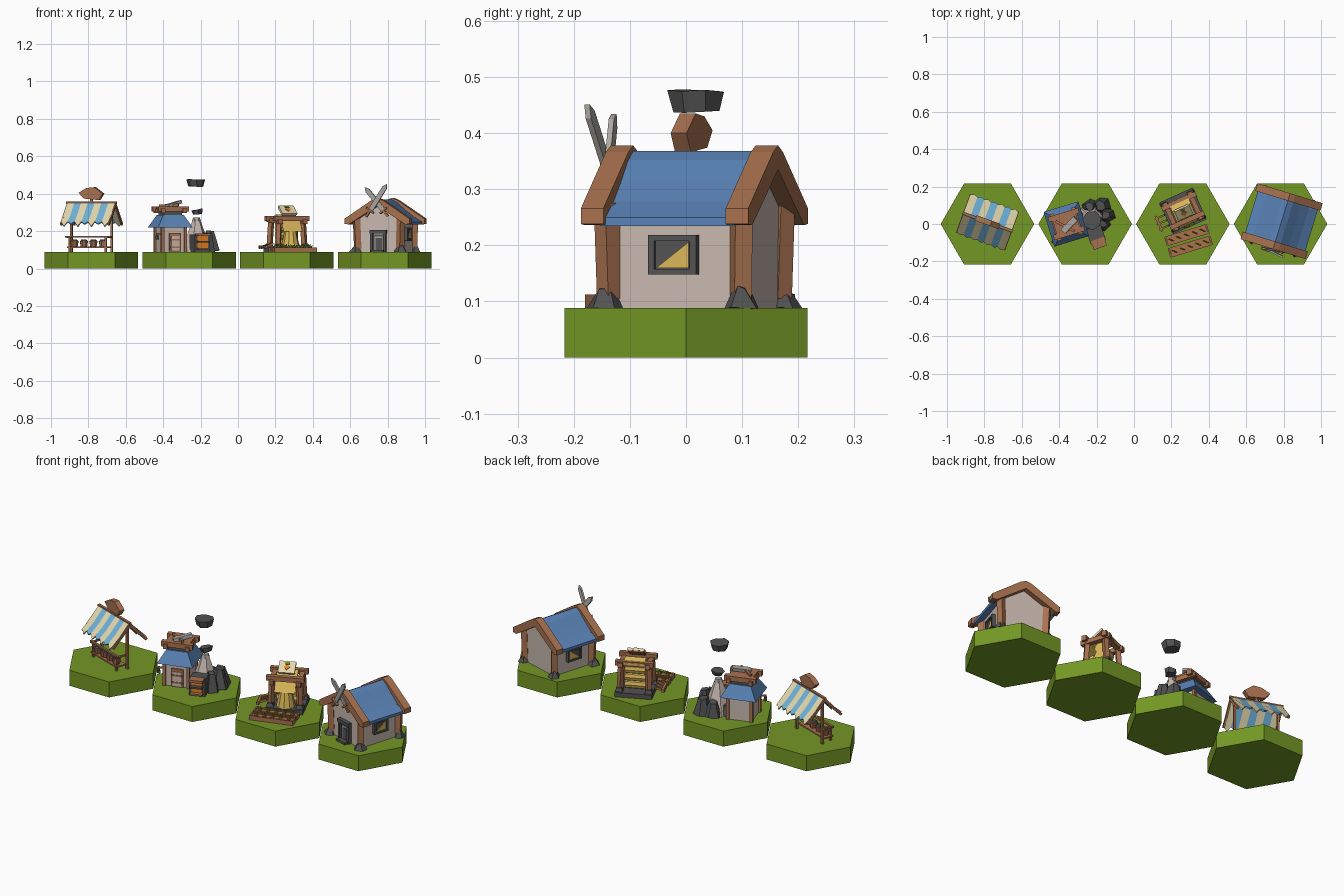
import bpy, bmesh, math, random
from mathutils import Matrix, Vector

if "Cube" in bpy.data.objects:
    bpy.data.objects.remove(bpy.data.objects["Cube"])
random.seed(4)

def mat(name, r, g, b):
    m = bpy.data.materials.new(name)
    m.diffuse_color = (r, g, b, 1)
    m.use_nodes = True
    m.node_tree.nodes["Principled BSDF"].inputs["Base Color"].default_value = m.diffuse_color
    return m

GRASS = mat("grass green", .175, .31, .018)
BLUE = mat("roof blue", .10, .225, .47)
SKY = mat("stripe sky blue", .16, .44, .70)
CREAM = mat("cream cloth", .76, .68, .42)
WOOD = mat("wood brown", .39, .165, .078)
WALL = mat("plaster", .58, .48, .43)
STONE = mat("dark stone", .085, .085, .085)
YELLOW = mat("straw yellow", .70, .47, .10)
ORANGE = mat("ember orange", .78, .22, .015)
METAL = mat("light stone", .42, .40, .37)
G = .088                       # top of the grass
M = Matrix()                   # placement of the current building

def frame(x, y, deg):
    global M
    M = Matrix.Translation((x, y, 0)) @ Matrix.Rotation(math.radians(deg), 4, 'Z')

def finish(name, bm, material):
    bmesh.ops.recalc_face_normals(bm, faces=bm.faces)
    me = bpy.data.meshes.new(name)
    bm.to_mesh(me)
    bm.free()
    me.materials.append(material)
    ob = bpy.data.objects.new(name, me)
    ob.matrix_world = M
    bpy.context.collection.objects.link(ob)
    return ob

def slab(name, pts, vec, material):
    """Flat outline pushed along a vector."""
    bm = bmesh.new()
    f = bm.faces.new([bm.verts.new(p) for p in pts])
    r = bmesh.ops.extrude_face_region(bm, geom=[f])
    bmesh.ops.translate(bm, vec=vec, verts=[v for v in r["geom"] if isinstance(v, bmesh.types.BMVert)])
    if not any(len(e.link_faces) == 1 for e in bm.edges):
        return finish(name, bm, material)
    bmesh.ops.holes_fill(bm, edges=bm.edges)
    return finish(name, bm, material)

def box(name, loc, size, material, rot=(0, 0, 0)):
    bm = bmesh.new()
    R = Matrix.LocRotScale(Vector(loc), None, None)
    for a, ax in zip(rot, 'XYZ'):
        R = R @ Matrix.Rotation(math.radians(a), 4, ax)
    bmesh.ops.create_cube(bm, size=1, matrix=R @ Matrix.Diagonal((*size, 1)))
    return finish(name, bm, material)

def beam(name, p, q, w, h, material):
    p, q = Vector(p), Vector(q)
    bm = bmesh.new()
    R = (q - p).to_track_quat('X', 'Z').to_matrix().to_4x4()
    bmesh.ops.create_cube(bm, size=1, matrix=Matrix.Translation((p + q) / 2) @ R
                          @ Matrix.Diagonal(((q - p).length, w, h, 1)))
    return finish(name, bm, material)

def cone(name, loc, r1, r2, h, n, material, rot=(0, 0, 0), jitter=0):
    """n-sided tapered drum standing on loc."""
    bm = bmesh.new()
    bmesh.ops.create_cone(bm, cap_ends=True, segments=n, radius1=r1, radius2=r2, depth=h)
    bmesh.ops.translate(bm, vec=(0, 0, h / 2), verts=bm.verts)
    for v in bm.verts:
        v.co += Vector([random.uniform(-jitter, jitter) for _ in range(3)])
    for a, ax in zip(rot, 'XYZ'):
        bmesh.ops.rotate(bm, matrix=Matrix.Rotation(math.radians(a), 3, ax), verts=bm.verts)
    bmesh.ops.translate(bm, vec=loc, verts=bm.verts)
    return finish(name, bm, material)

# Hexagonal ground tiles
for i in range(4):
    frame(-.7835 + i * .5223, 0, 30)
    cone("ground_tile", (0, 0, 0), .25, .25, G, 6, GRASS)

# ---- Market stall ----
frame(-.783, .01, -20)
n, L = 7, .27
for s in (-1, 1):
    for i in range(n):
        a, b = -L / 2 + L * i / n, -L / 2 + L * (i + 1) / n
        tip = .222 + .012 * (i % 2)
        slab("awning_stripe", [(a, 0, .348), (b, 0, .348), (b, s * .06, .282), (b, s * .103, .245),
                               ((a + b) / 2, s * .112, tip), (a, s * .103, .245), (a, s * .06, .282)],
             (0, s * .004, .006), SKY if i % 2 else CREAM)
beam("ridge_pole", (-.142, 0, .352), (.142, 0, .352), .014, .012, WOOD)
for x in (-.115, .115):
    beam("stall_post", (x, 0, G), (x, 0, .35), .012, .012, WOOD)
    for s in (-1, 1):
        beam("stall_rafter", (x * 1.17, 0, .342), (x * 1.17, s * .105, .235), .01, .014, WOOD)
    beam("counter_leg", (x * .9, -.06, G), (x * .9, -.06, .172), .01, .01, WOOD)
    beam("counter_bracket", (x, 0, .168), (x, -.07, .168), .009, .009, WOOD)
beam("counter_rail", (-.128, -.06, .17), (.128, -.06, .17), .012, .01, WOOD)
box("counter_shelf", (0, -.04, .113), (.23, .06, .008), WOOD)
for i in range(4):
    x = -.081 + .054 * i
    cone("goods_basket", (x, -.045, .117), .018, .024, .03, 8, WOOD)
    cone("basket_filling", (x, -.045, .147), .02, .014, .008, 6, STONE)
beam("sign_post", (0, 0, .35), (0, 0, .40), .014, .014, WOOD)
slab("stall_sign", [(-.068, -.015, .405), (-.04, -.015, .374), (.045, -.015, .366), (.068, -.015, .40),
                    (.02, -.015, .435), (-.025, -.015, .43)], (0, .03, 0), WOOD)

# ---- Forge ----
frame(-.362, .0, 17)
box("forge_house_walls", (0, 0, .165), (.125, .13, .155), WALL)
cone("forge_skirt_roof", (0, 0, .218), .137, .082, .068, 4, BLUE, (0, 0, 45))
box("forge_upper_walls", (0, 0, .295), (.10, .10, .03), STONE)
for s in (-1, 1):
    beam("upper_beam", (-.085, s * .05, .318), (.085, s * .05, .318), .028, .028, WOOD)
    beam("upper_cross_beam", (s * .06, -.075, .308), (s * .06, .075, .308), .022, .024, WOOD)
    for t in (-1, 1):
        beam("forge_corner_post", (s * .064, t * .066, G), (s * .064, t * .066, .23), .016, .016, WOOD)
box("forge_top_boards", (0, 0, .325), (.13, .10, .014), WOOD)
box("hammer_head", (.015, -.01, .345), (.10, .032, .018), METAL, (0, -14, 28))
beam("hammer_handle", (-.05, .03, .335), (.03, -.05, .34), .014, .014, WOOD)
box("forge_door", (.005, -.068, .14), (.065, .012, .10), WOOD)
box("forge_door_panel", (.005, -.075, .135), (.045, .006, .08), WALL)
for z in (.115, .155):
    box("forge_door_band", (.005, -.078, z), (.06, .006, .008), WOOD)
beam("lamp_arm", (-.06, -.06, .185), (-.10, -.07, .185), .008, .008, WOOD)
cone("lamp", (-.095, -.07, .155), .01, .007, .025, 6, STONE)

frame(-.205, .035, 30)
cone("chimney_cone", (-.02, .0, G), .085, .02, .175, 6, WALL, (0, 0, 15))
cone("chimney_cap", (-.02, 0, .255), .024, .018, .018, 6, METAL)
for a, r, h, d in ((-20, .045, .11, .06), (35, .05, .09, .07), (90, .045, .08, .065), (150, .035, .06, .07), (-70, .04, .10, .05)):
    t = math.radians(a)
    cone("forge_boulder", (d * math.cos(t), d * math.sin(t), G), r, r * .55, h, 6, STONE, (0, 0, a), .008)
frame(-.198, -.075, 20)
box("furnace_body", (0, .02, .135), (.085, .085, .094), STONE)
box("furnace_mouth", (0, -.0245, .14), (.058, .006, .07), ORANGE)
box("furnace_hood", (0, -.03, .181), (.074, .05, .014), WOOD)
for z in (.105, .143):
    box("furnace_shelf", (0, -.035, z), (.066, .03, .009), STONE if z > .12 else WOOD)
# Smoke puffs
frame(-.225, .02, 10)
cone("smoke_puff_large", (0, 0, .439), .042, .052, .036, 7, STONE, (0, 0, 20), .003)
cone("smoke_puff_small", (.012, 0, .292), .026, .034, .024, 6, STONE, (0, -10, 0), .003)

# ---- Farm shelter ----
frame(.262, .07, 24)
box("stone_base", (0, 0, .1), (.195, .185, .026), STONE)
for s in (-1, 1):
    for t in (-1, 1):
        cone("post_footing", (s * .078, t * .062, .11), .03, .02, .022, 4, STONE, (0, 0, 45))
        beam("shelter_post", (s * .076, t * .058, .12), (s * .07, t * .05, .26), .024, .024, WOOD)
    beam("shelter_side_rail", (s * .072, -.08, .25), (s * .072, .08, .262), .026, .024, WOOD)
    beam("shelter_cross_beam", (-.10, s * .055, .268), (.10, s * .055, .268), .026, .026, WOOD)
for j in range(3):                                   # stacked straw rolls
    cone("straw_roll", (-.055, .01, .135 + j * .042), .028, .028, .11, 10, YELLOW, (0, 90, 0))
slab("canvas_cover", [(-.055, .07, .275), (-.055, .02, .29), (-.055, -.04, .262), (-.055, -.075, .205),
                      (-.055, -.08, .198), (-.055, -.045, .25), (-.055, .02, .276), (-.055, .07, .265)],
     (.11, 0, 0), YELLOW)
cone("straw_heap", (0, -.045, .113), .05, .032, .085, 10, YELLOW)
box("picture_board_frame", (0, -.005, .305), (.082, .062, .012), WOOD, (38, 0, 0))
box("picture_board", (0, -.009, .311), (.088, .068, .012), CREAM, (38, 0, 0))
box("painted_root", (0, -.015, .3155), (.024, .022, .006), ORANGE, (38, 0, 45))
box("painted_leaves", (0, .003, .3295), (.024, .012, .006), GRASS, (38, 0, 0))
for j in range(3):                                   # side steps
    beam("side_rail", (-.10, -.04 + j * .03, .135 - j * .004), (-.155, -.04 + j * .03, .11), .01, .012, WOOD)
beam("side_rail_end", (-.145, -.055, .115), (-.145, .035, .115), .012, .016, WOOD)

# Vegetable beds
frame(.292, -.09, 17)
for s in (-1, 1):
    y = s * .032
    box("bed_soil", (0, y, .096), (.22, .04, .02), WOOD)
    for t in (-1, 1):
        beam("bed_edge", (-.118, y + t * .022, .1), (.118, y + t * .022, .1), .008, .024, WOOD)
        beam("bed_end", (t * .115, y - .022, .1), (t * .115, y + .022, .1), .008, .024, WOOD)
    for i in range(5):
        x = -.088 + .044 * i
        cone("vegetable", (x, y, .104), .009, .011, .008, 6, ORANGE)
        for k in (-1, 0, 1):
            cone("vegetable_leaf", (x, y, .11), .006, .001, .022, 4, GRASS, (k * 25, k * 40, 0))

# ---- House ----
frame(.789, .015, -17)
W, D = .118, .125
slab("house_walls", [(-W, -D, G), (W, -D, G), (W, -D, .262), (0, -D, .35), (-W, -D, .262)], (0, 2 * D, 0), WALL)
half = [(0, .368), (.03, .352), (.075, .313), (.12, .278), (.168, .25)]
for s in (-1, 1):
    outer = [(s * x, -.125, z) for x, z in half]
    inner = [(s * x, -.125, z - .016) for x, z in reversed(half)]
    slab("blue_roof", outer + inner, (0, .25, 0), BLUE)
    for y in (-.135, .135):                          # gable boards, posts and footings
        up = Vector((s * .025, 0, .035)) * .5
        slab("gable_board", [(0, y - .021, .378), (s * .03, y - .021, .366), (s * .182, y - .021, .266),
                             (s * .182, y - .021, .238), (s * .158, y - .021, .236), (0, y - .021, .335)],
             (0, .042, 0), WOOD)
        t = math.copysign(1, y)
        beam("corner_post", (s * .118, t * .122, .105), (s * .124, t * .126, .275), .032, .032, WOOD)
        cone("corner_stone", (s * .125, t * .128, G), .036, .012, .036, 5, STONE, (0, 0, 40 * s * t), .004)
    # side window: frame, dark pane and triangular lit pane
    x = s * (W + .002)
    box("window_frame", (x, 0, .183), (.02, .09, .07), STONE)
    x = s * (W + .011)
    slab("window_light", [(x, -.03, .16), (x, .03, .16), (x, .03, .206)], (s * .005, 0, 0), YELLOW)
    for t in (-1, 1):
        box("window_side_trim", (x + s * .002, t * .039, .183), (.012, .012, .07), STONE)
        box("window_rail_trim", (x + s * .002, 0, .183 + t * .03), (.012, .09, .01), STONE)
# Doorway
box("door_recess", (0, -D, .135), (.07, .01, .095), STONE)
box("door_leaf", (0, -D - .004, .13), (.045, .008, .085), METAL)
box("door_planks", (.004, -D - .007, .125), (.036, .008, .075), STONE)
for s in (-1, 1):
    box("door_jamb", (s * .037, -D - .007, .14), (.014, .024, .106), STONE)
box("door_lintel", (0, -D - .008, .197), (.092, .028, .018), STONE)
box("door_step", (0, -D - .02, .093), (.07, .035, .012), STONE)
# Crossed blades on the front gable
for s in (-1, 1):
    y = -.163 - .006 * s
    a, b = Vector((s * -.035, y, .31)), Vector((s * .05, y - .015, .425 + .008 * s))
    d = (b - a).normalized()
    side = Vector((d.z, 0, -d.x)) * .013
    slab("crossed_blade", [a - side, a + side, b + side, b + d * .022, b - side], (0, .01, 0), METAL)
    beam("blade_guard", a - side * 1.9, a + side * 1.9, .016, .010, WOOD)
    beam("blade_grip", a, a - d * .04, .012, .012, WOOD)
